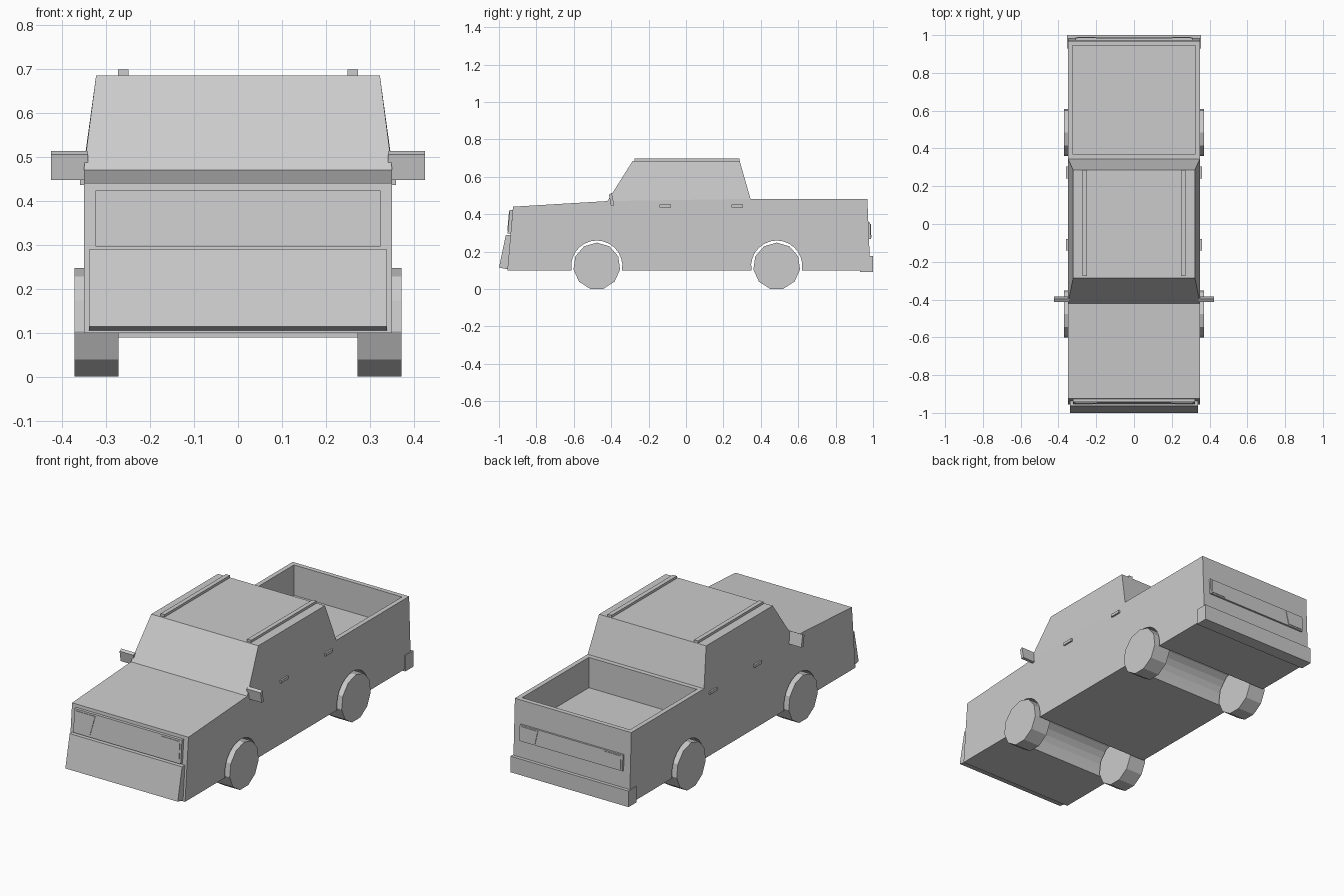
import bpy
import bmesh
import math

default = bpy.data.objects.get("Cube")
if default:
    bpy.data.objects.remove(default)

# Single paint colour
GREY = (0.6, 0.6, 0.6, 1)
paint = bpy.data.materials.new("plain grey")
paint.use_nodes = True
paint.diffuse_color = GREY
paint.node_tree.nodes["Principled BSDF"].inputs["Base Color"].default_value = GREY


def finish(name, bm):
    bmesh.ops.recalc_face_normals(bm, faces=bm.faces)
    mesh = bpy.data.meshes.new(name)
    bm.to_mesh(mesh)
    bm.free()
    mesh.materials.append(paint)
    obj = bpy.data.objects.new(name, mesh)
    bpy.context.collection.objects.link(obj)
    return obj


def loft(ring_a, ring_b):
    """Closed solid between two matching rings of points."""
    bm = bmesh.new()
    a = [bm.verts.new(p) for p in ring_a]
    b = [bm.verts.new(p) for p in ring_b]
    bm.faces.new(a)
    bm.faces.new(b)
    for i in range(len(a)):
        j = (i + 1) % len(a)
        bm.faces.new((a[i], a[j], b[j], b[i]))
    return bm, a, b


def prism(name, yz, x0, x1):
    bm, _, _ = loft([(x0, y, z) for y, z in yz], [(x1, y, z) for y, z in yz])
    return finish(name, bm)


def box(name, x0, x1, y0, y1, z0, z1):
    return prism(name, [(y0, z0), (y1, z0), (y1, z1), (y0, z1)], x0, x1)


def plate(name, xz, surface, start, stop):
    """Thin plate that follows a sloping end of the body."""
    bm, _, _ = loft([(x, surface(z) + start, z) for x, z in xz],
                    [(x, surface(z) + stop, z) for x, z in xz])
    return finish(name, bm)


def rect(x, z0, z1):
    return [(-x, z0), (x, z0), (x, z1), (-x, z1)]


def front_y(z):
    return -0.955 + (z - 0.1) * 0.088


def rear_y(z):
    return 0.985 - (z - 0.1) * 0.04


HALF, FLOOR, AXLE_Z = 0.35, 0.1, 0.122
AXLES = {"front": -0.477, "rear": 0.485}


def arch(yc, radius=0.137, steps=14):
    dip = math.asin((AXLE_Z - FLOOR) / radius)
    angles = [-dip + (math.pi + 2 * dip) * i / steps for i in range(steps + 1)]
    return [(yc + radius * math.cos(t), AXLE_Z + radius * math.sin(t)) for t in angles]


# Body: side profile with wheel arches, tapered cab and sunken bed
cab = [(0.345, 0.482), (0.287, 0.685), (-0.285, 0.685), (-0.42, 0.47)]
profile = [(rear_y(0.482) + 0.0, 0.482)] + cab + [(-0.925, 0.44), (-0.955, FLOOR)]
profile += arch(AXLES["front"])[::-1] + arch(AXLES["rear"])[::-1] + [(0.985, FLOOR)]
bm, left, right = loft([(HALF, y, z) for y, z in profile],
                       [(-HALF, y, z) for y, z in profile])
for side in (left, right):
    bmesh.ops.connect_verts(bm, verts=[side[1], side[4]])
    for v in side[2:4]:
        v.co.x *= 0.92
bmesh.ops.recalc_face_normals(bm, faces=bm.faces)
corners = {left[0], left[1], right[0], right[1]}
bed = next(f for f in bm.faces if set(f.verts) == corners)
bmesh.ops.inset_individual(bm, faces=[bed], thickness=0.036)
floor = bmesh.ops.extrude_discrete_faces(bm, faces=[bed])["faces"][0]
bmesh.ops.translate(bm, verts=floor.verts, vec=(0, 0, -0.165))
finish("truck_body", bm)

# Front: wedge bumper, grille panel
prism("front_bumper", [(-1, 0.115), (-0.953, 0.105), (-0.938, 0.29), (-0.963, 0.29)],
      -0.338, 0.338)
plate("grille_panel", rect(0.323, 0.297, 0.423), front_y, 0, -0.016)

# Rear: bumper, tail panel
box("rear_bumper", -0.355, 0.355, 0.93, 1, 0.09, 0.177)
plate("tail_panel", rect(0.31, 0.268, 0.355), rear_y, 0, 0.01)

# Roof rails, mirrors, lights and door handles on both sides
for side, s in (("left", 1), ("right", -1)):
    lamp = [(0.313, 0.308), (0.313, 0.414), (0.197, 0.414), (0.222, 0.308)]
    plate(side + "_headlight", [(s * x, z) for x, z in lamp], front_y, -0.015, -0.019)
    lamp = [(0.3, 0.276), (0.3, 0.348), (0.2, 0.348), (0.215, 0.276)]
    plate(side + "_tail_light", [(s * x, z) for x, z in lamp], rear_y, 0.009, 0.013)
    box(side + "_roof_rail", s * 0.248, s * 0.272, -0.275, 0.285, 0.68, 0.698)
    prism(side + "_mirror",
          [(-0.402, 0.447), (-0.384, 0.447), (-0.397, 0.513), (-0.412, 0.505)],
          s * 0.34, s * 0.424)
    for door, y in (("front", -0.11), ("rear", 0.273)):
        box(f"{side}_{door}_door_handle", s * 0.345, s * 0.359,
            y - 0.031, y + 0.031, 0.436, 0.451)

    # Wheels: eleven flat sides, standing on one of them
    for axle, y in AXLES.items():
        ring = [(y + 0.126 * math.sin(t), AXLE_Z + 0.126 * math.cos(t))
                for t in (2 * math.pi * i / 11 for i in range(11))]
        prism(f"{side}_{axle}_wheel", ring, s * 0.271, s * 0.371)
